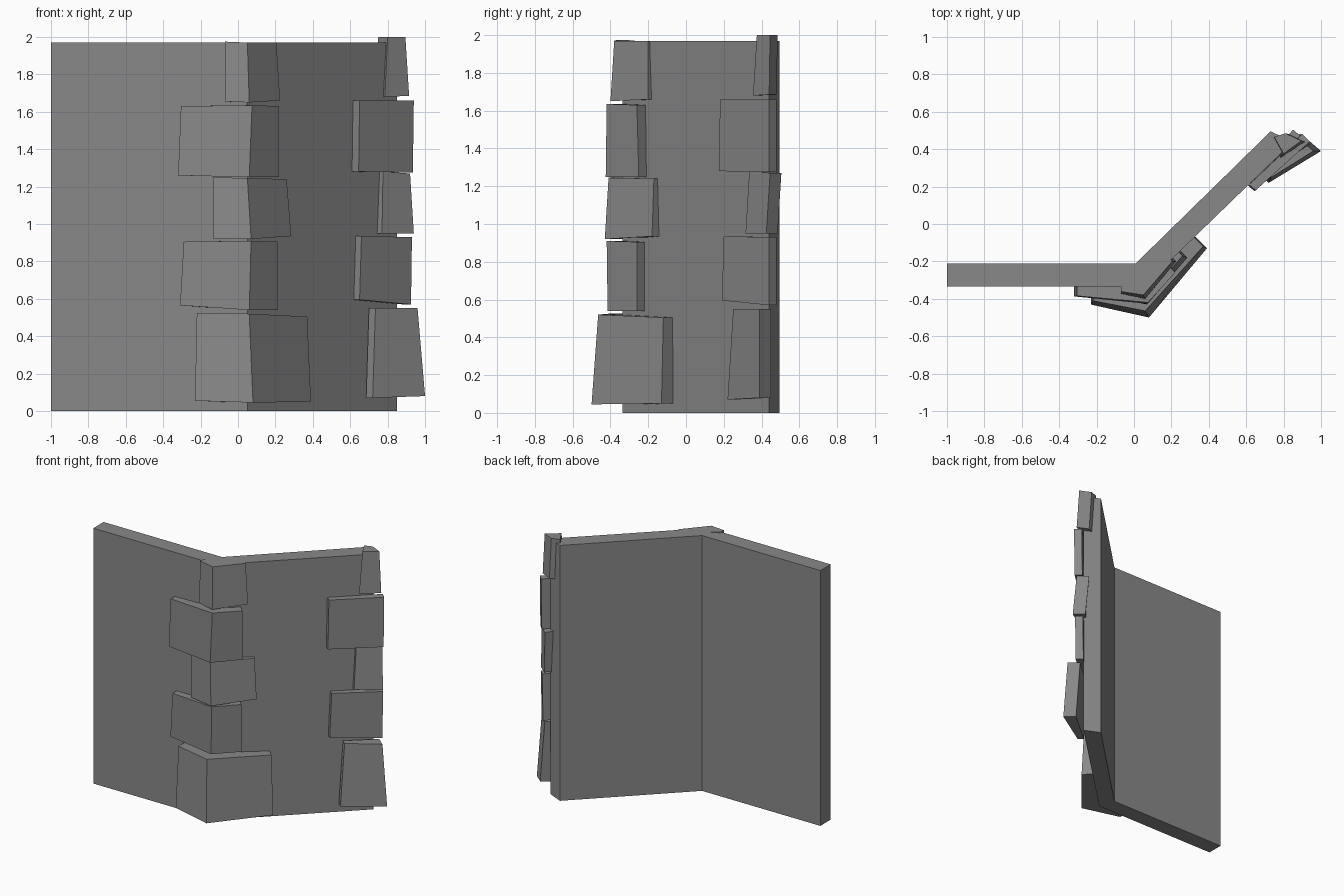
import bpy
import bmesh

# Remove the default cube if present
cube = bpy.data.objects.get("Cube")
if cube:
    bpy.data.objects.remove(cube, do_unlink=True)

# One plain stone colour
stone = bpy.data.materials.new("stone_grey")
stone.use_nodes = True
grey = (0.25, 0.25, 0.25, 1)
stone.diffuse_color = grey
stone.node_tree.nodes["Principled BSDF"].inputs["Base Color"].default_value = grey


def loft(name, bottom, top):
    """Make a closed solid between two matching rings of points."""
    bm = bmesh.new()
    low = [bm.verts.new(p) for p in bottom]
    high = [bm.verts.new(p) for p in top]
    count = len(low)
    bm.faces.new(list(reversed(low)))
    bm.faces.new(high)
    for i in range(count):
        j = (i + 1) % count
        bm.faces.new((low[i], low[j], high[j], high[i]))
    bmesh.ops.recalc_face_normals(bm, faces=bm.faces)
    mesh = bpy.data.meshes.new(name)
    bm.to_mesh(mesh)
    bm.free()
    mesh.materials.append(stone)
    obj = bpy.data.objects.new(name, mesh)
    bpy.context.collection.objects.link(obj)
    return obj


# Angled wall: outer outline, then the inner outline back again
FRONT = -0.335
outline = [(-1, FRONT), (0.05, FRONT), (0.85, 0.44),
           (0.73, 0.495), (0.01, -0.21), (-1, -0.21)]
wall_height = 1.97
loft("wall",
     [(x, y, 0) for x, y in outline],
     [(x, y, wall_height) for x, y in outline])


def corner_ring(left, corner, corner_y, right, right_y, z_left, z_corner, z_right):
    """Ring of a block that wraps the bend; its back sinks into the wall."""
    left_y = FRONT + (corner_y - FRONT) * 0.58
    sink = 0.06
    return [(left, left_y, z_left),
            (corner, corner_y, z_corner),
            (right, right_y, z_right),
            (right - sink, right_y + sink, z_right),
            (0.03, -0.27, z_corner),
            (left, -0.32, z_left)]


# Blocks around the bend, from the ground up: (bottom ring, top ring)
corner_blocks = [
    ((-0.23, 0.08, -0.5, 0.39, -0.13, 0.055, 0.045, 0.05),
     (-0.22, 0.06, -0.465, 0.37, -0.12, 0.525, 0.52, 0.505)),
    ((-0.31, 0.06, -0.415, 0.21, -0.26, 0.565, 0.54, 0.54),
     (-0.29, 0.07, -0.42, 0.21, -0.26, 0.905, 0.91, 0.905)),
    ((-0.13, 0.07, -0.43, 0.285, -0.18, 0.92, 0.92, 0.935),
     (-0.13, 0.05, -0.41, 0.26, -0.17, 1.25, 1.245, 1.24)),
    ((-0.32, 0.06, -0.425, 0.22, -0.25, 1.26, 1.25, 1.25),
     (-0.305, 0.075, -0.42, 0.22, -0.26, 1.63, 1.635, 1.63)),
    ((-0.07, 0.06, -0.4, 0.225, -0.2, 1.655, 1.65, 1.66),
     (-0.07, 0.05, -0.38, 0.205, -0.2, 1.975, 1.97, 1.97)),
]
for number, (low, high) in enumerate(corner_blocks, start=1):
    loft(f"corner_block_{number}", corner_ring(*low), corner_ring(*high))


def end_ring(left, left_y, right, right_y, z_left, z_right, back_left, back_right):
    """Ring of a block on the wall end, with offsets to its back corners."""
    return [(left, left_y, z_left),
            (right, right_y, z_right),
            (right + back_right[0], right_y + back_right[1], z_right),
            (left + back_left[0], left_y + back_left[1], z_left)]


# Blocks on the free end of the wall, from the ground up
thin_left, thin_right = (-0.035, 0.03), (-0.04, 0.04)
deep_right = (-0.07, 0.06)
tall_left, tall_right = (-0.05, 0.09), (-0.085, 0.04)
end_blocks = [
    ((0.72, 0.22, 1, 0.39, 0.07, 0.08),
     (0.735, 0.25, 0.96, 0.39, 0.55, 0.55), thin_left, deep_right),
    ((0.65, 0.19, 0.925, 0.44, 0.595, 0.57),
     (0.66, 0.2, 0.93, 0.44, 0.935, 0.93), thin_left, thin_right),
    ((0.77, 0.315, 0.94, 0.425, 0.95, 0.95),
     (0.775, 0.335, 0.92, 0.445, 1.28, 1.27), thin_left, deep_right),
    ((0.645, 0.175, 0.935, 0.44, 1.28, 1.275),
     (0.65, 0.18, 0.94, 0.44, 1.66, 1.66), thin_left, thin_right),
    ((0.785, 0.355, 0.915, 0.44, 1.68, 1.685),
     (0.8, 0.375, 0.895, 0.445, 2, 2), tall_left, tall_right),
]
for number, (low, high, back_left, back_right) in enumerate(end_blocks, start=1):
    loft(f"end_block_{number}",
         end_ring(*low, back_left, back_right),
         end_ring(*high, back_left, back_right))
